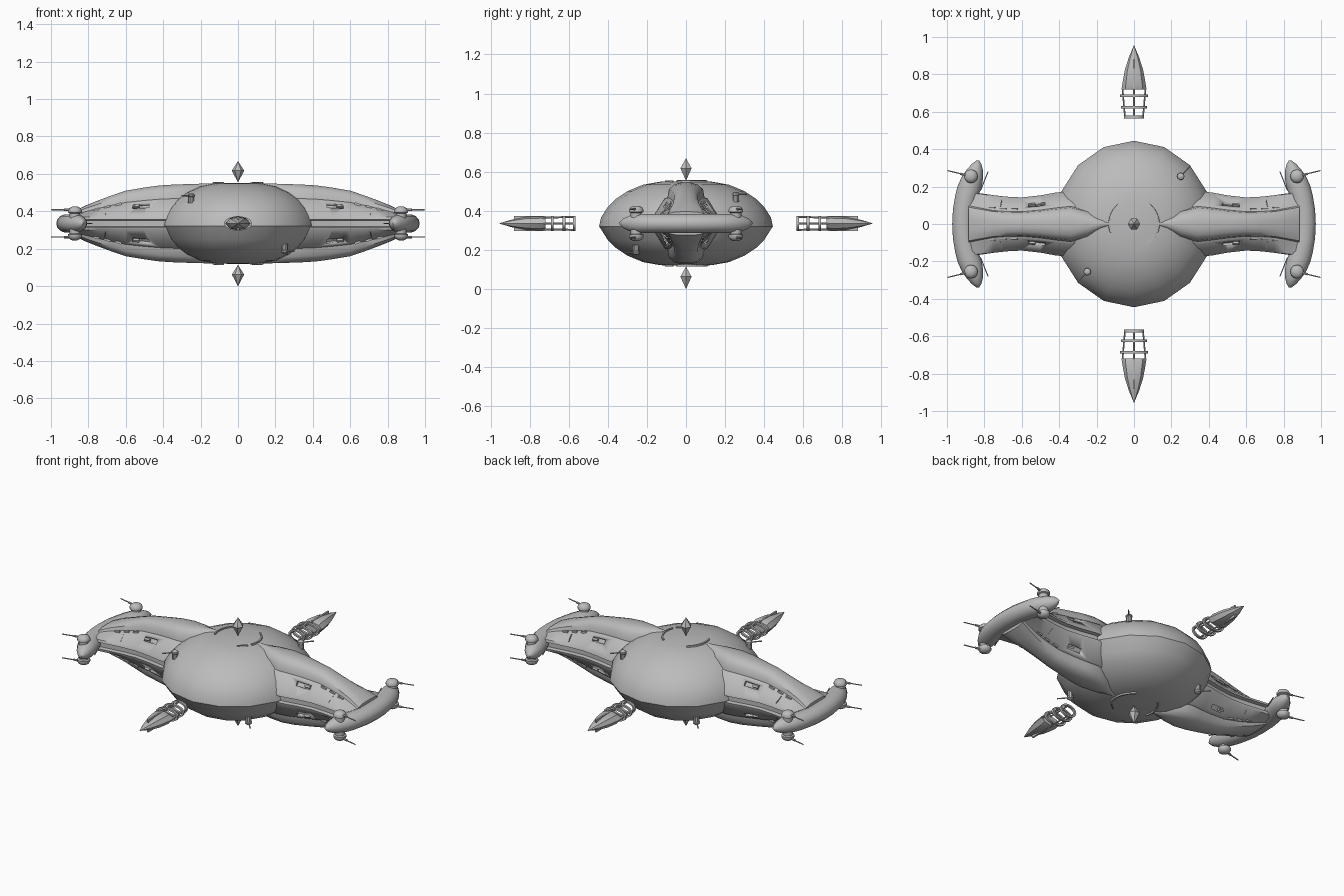
import bpy, bmesh, math
from mathutils import Vector, Matrix

if "Cube" in bpy.data.objects:
    bpy.data.objects.remove(bpy.data.objects["Cube"])

MID = 0.335  # height of the mid plane
grey = bpy.data.materials.new("hull_grey")
grey.use_nodes = True
grey.diffuse_color = (0.5, 0.5, 0.5, 1)
grey.node_tree.nodes["Principled BSDF"].inputs["Base Color"].default_value = (0.5, 0.5, 0.5, 1)


def finish(name, bm, angle=35):
    bmesh.ops.remove_doubles(bm, verts=bm.verts, dist=1e-5)
    bmesh.ops.recalc_face_normals(bm, faces=bm.faces)
    mesh = bpy.data.meshes.new(name)
    bm.to_mesh(mesh)
    bm.free()
    mesh.materials.append(grey)
    mesh.shade_smooth()
    mesh.set_sharp_from_angle(angle=math.radians(angle))
    obj = bpy.data.objects.new(name, mesh)
    bpy.context.collection.objects.link(obj)
    return obj


def loft(bm, rings, closed=False):
    """Skin a list of closed rings; cap the ends unless the loft loops."""
    vs = [[bm.verts.new(p) for p in ring] for ring in rings]
    n = len(vs[0])
    for a, b in zip(vs, vs[1:] + (vs[:1] if closed else [])):
        for i in range(n):
            bm.faces.new((a[i], a[(i + 1) % n], b[(i + 1) % n], b[i]))
    if not closed:
        bm.faces.new(vs[0])
        bm.faces.new(vs[-1])


def lathe(bm, profile, sides, at=(0, 0, 0), squash=(1, 1), turn=0.0):
    """Spin (radius, height) pairs around z."""
    rings = []
    for r, z in profile:
        r = max(r, 0.0005)
        rings.append([Vector(at) + Vector((r * squash[0] * math.cos(a), r * squash[1] * math.sin(a), z))
                      for a in (turn + math.tau * i / sides for i in range(sides))])
    loft(bm, rings)


def rod(bm, a, b, radius, sides=6):
    a, b = Vector(a), Vector(b)
    rot = (b - a).to_track_quat('Z', 'Y').to_matrix().to_4x4()
    bmesh.ops.create_cone(bm, cap_ends=True, segments=sides, radius1=radius, radius2=radius,
                          depth=(b - a).length, matrix=Matrix.Translation((a + b) / 2) @ rot)


def box(bm, at, size, rot=Matrix.Identity(4)):
    bmesh.ops.create_cube(bm, size=1, matrix=Matrix.Translation(at) @ rot @ Matrix.Diagonal((*size, 1)))


def lerp_table(table, x):
    for (x0, *a), (x1, *b) in zip(table, table[1:]):
        if x <= x1:
            t = (x - x0) / (x1 - x0)
            return [p + (q - p) * t for p, q in zip(a, b)]
    return table[-1][1:]


# Central hull: faceted, flattened sphere
bm = bmesh.new()
upper = [(0.435, 0.03), (0.40, 0.085), (0.36, 0.125), (0.30, 0.165), (0.22, 0.198), (0.13, 0.214), (0.0, 0.217)]
profile = [(r, -z) for r, z in reversed(upper)] + [(0.445, -0.015)] + upper
lathe(bm, profile, 16, (0, 0, MID), (0.95, 1), math.pi / 2)
finish("central_hull", bm, 40)

# Curved raised strips around each pole, and the small pole plates
for side, label in ((1, "upper"), (-1, "lower")):
    bm = bmesh.new()
    for lo, hi in ((-0.35, 0.95), (2.2, 3.5)):
        rings = []
        for i in range(9):
            a = lo + (hi - lo) * i / 8
            rings.append([(r * math.cos(a), r * math.sin(a), MID + side * z)
                          for r, z in ((0.128, 0.205), (0.138, 0.205), (0.136, 0.22), (0.128, 0.221))])
        loft(bm, rings)
    box(bm, (0.09, -0.085, MID + side * 0.215), (0.06, 0.006, 0.01), Matrix.Rotation(0.7, 4, 'Z'))
    finish(label + "_pole_strips", bm)

# Floating diamonds above and below
for label, base in (("upper_diamond", 0.555), ("lower_diamond", 0.0)):
    bm = bmesh.new()
    lathe(bm, [(0, base), (0.033, base + 0.062), (0, base + 0.113)], 6)
    finish(label, bm, 20)

# Wing stations: x, shelf half width, spine half width, half height
STATIONS = [(0.12, 0.12, 0.012, 0.213), (0.18, 0.15, 0.035, 0.213), (0.25, 0.17, 0.072, 0.211),
            (0.34, 0.175, 0.095, 0.208), (0.42, 0.168, 0.086, 0.203), (0.50, 0.153, 0.075, 0.192),
            (0.60, 0.142, 0.066, 0.175), (0.68, 0.146, 0.067, 0.148), (0.75, 0.154, 0.072, 0.122),
            (0.82, 0.164, 0.085, 0.094), (0.885, 0.17, 0.098, 0.06)]


def wing_ring(x, w, s, h):
    shoulder = max(h * 0.62, 0.03)
    quarter = [(w - 0.022, 0.016), (w, 0.02), (w - 0.004, 0.035), (s + 0.012, shoulder), (s, shoulder + 0.004),
               (s * 0.92, h * 0.84), (s * 0.62, h * 0.96), (s * 0.25, h)]
    top = quarter + [(-y, z) for y, z in reversed(quarter)]
    return [(x, y, MID + z) for y, z in top] + [(x, -y, MID - z) for y, z in top]


def slope_frame(side, x, sy, sz, t=0.55):
    """Point and orientation on the sloping wing flank."""
    w, s, h = lerp_table(STATIONS, x)
    a = Vector((0, (w - 0.004) * sy, 0.035 * sz))
    b = Vector((0, (s + 0.012) * sy, h * 0.62 * sz))
    p = a.lerp(b, t) + Vector((side * x, 0, MID))
    w2, s2, h2 = lerp_table(STATIONS, x + 0.02)
    b2 = Vector((0, ((w2 - 0.004) * (1 - t) + (s2 + 0.012) * t) * sy, (0.035 * (1 - t) + h2 * 0.62 * t) * sz))
    along = (b2 - a.lerp(b, t) + Vector((side * 0.02, 0, 0))).normalized()
    normal = along.cross(b - a).normalized()
    up = normal.cross(along)
    return p, Matrix((along, up, normal)).transposed().to_4x4()


for side, label in ((1, "left"), (-1, "right")):
    bm = bmesh.new()
    loft(bm, [wing_ring(side * x, w, s, h) for x, w, s, h in STATIONS])
    wing = finish(label + "_wing", bm, 40)

    # Window recesses cut into the flanks
    cut = bmesh.new()
    detail = bmesh.new()
    for sy in (1, -1):
        for sz in (1, -1):
            p, rot = slope_frame(side, 0.52, sy, sz, 0.7)
            box(cut, p, (0.09, 0.026, 0.03), rot)
            p, rot = slope_frame(side, 0.545, sy, sz, 0.7)
            box(detail, p, (0.035, 0.012, 0.016), rot)
            p, rot = slope_frame(side, 0.71, sy, sz, 0.5)
            box(detail, p, (0.004, 0.05, 0.008), rot)
            # Ridge lines beside the spine
            for x in (0.64, 0.70, 0.76):
                w, s, h = lerp_table(STATIONS, x)
                box(detail, (side * x, sy * (s + 0.012), MID + sz * h * 0.63), (0.035, 0.008, 0.012),
                    Matrix.Rotation(side * sz * 0.32, 4, 'Y'))
    cutter = finish(label + "_window_cutter", cut)
    cutter.hide_render = True
    cutter.hide_set(True)
    mod = wing.modifiers.new("window_recesses", 'BOOLEAN')
    mod.operation = 'DIFFERENCE'
    mod.object = cutter
    finish(label + "_wing_details", detail)

    # Crescent pod at the wing tip: y, inner x, outer x, half height
    half = [(0, 0.855, 0.972, 0.05), (0.08, 0.852, 0.968, 0.05), (0.15, 0.832, 0.956, 0.05),
            (0.20, 0.814, 0.944, 0.05), (0.25, 0.806, 0.922, 0.049), (0.29, 0.808, 0.895, 0.04),
            (0.32, 0.816, 0.868, 0.026), (0.34, 0.828, 0.842, 0.006)]
    bm = bmesh.new()
    rings = []
    for y, x0, x1, h in [(-y, *r) for y, *r in reversed(half[1:])] + half:
        c, r = (x0 + x1) / 2, (x1 - x0) / 2
        rings.append([(side * (c + r * math.cos(a)), y, MID + h * math.sin(a))
                      for a in (math.tau * i / 14 for i in range(14))])
    loft(bm, rings)
    finish(label + "_tip_pod", bm, 50)

    # Pod turrets with outward guns, plus thin inner antennas
    for sy, end in ((-1, "front"), (1, "back")):
        for sz, level in ((1, "upper"), (-1, "lower")):
            bm = bmesh.new()
            shape = [(0.028, 0.03), (0.028, 0.054), (0.037, 0.058), (0.037, 0.07), (0.03, 0.082), (0.014, 0.09)]
            lathe(bm, [(r, sz * z) for r, z in shape], 12, (side * 0.872, sy * 0.255, MID))
            z = MID + sz * 0.073
            rod(bm, (side * 0.88, sy * 0.257, z), (side * 0.93, sy * 0.269, z), 0.007)
            rod(bm, (side * 0.92, sy * 0.267, z), (side * 0.998, sy * 0.286, z), 0.0035)
            finish(f"{label}_{end}_{level}_turret", bm)
        bm = bmesh.new()
        rod(bm, (side * 0.82, sy * 0.18, MID), (side * 0.78, sy * 0.28, MID), 0.003)
        finish(f"{label}_{end}_antenna", bm)

# Small hull turrets on opposite diagonals
for sx, sy, sz in ((1, 1, 1), (-1, -1, 1), (1, -1, -1), (-1, 1, -1)):
    bm = bmesh.new()
    shape = [(0.016, 0.11), (0.016, 0.142), (0.02, 0.146), (0.018, 0.156), (0.008, 0.162)]
    lathe(bm, [(r, sz * z) for r, z in shape], 10, (sx * 0.25, sy * 0.255, MID))
    z = MID + sz * 0.149
    rod(bm, (sx * 0.25, sy * 0.255, z), (sx * 0.3, sy * 0.31, z), 0.004)
    finish("hull_turret", bm)

# Floating darts: pointed body, oval ring cage and lengthwise struts
for sy, label in ((-1, "front"), (1, "back")):
    bm = bmesh.new()
    rings = []
    for y, w, h in ((0.72, 0.066, 0.03), (0.74, 0.064, 0.038), (0.82, 0.05, 0.034), (0.89, 0.028, 0.02), (0.955, 0.001, 0.001)):
        rings.append([(w * math.cos(a), sy * y, MID + h * math.sin(a))
                      for a in (math.tau * i / 8 for i in range(8))])
    loft(bm, rings)
    box(bm, (0, sy * 0.80, MID), (0.01, 0.16, 0.076))
    finish(label + "_dart_body", bm, 30)

    bm = bmesh.new()
    for y, w in ((0.572, 0.054), (0.625, 0.07), (0.685, 0.074)):
        rings = []
        for i in range(20):
            c, s = math.cos(math.tau * i / 20), math.sin(math.tau * i / 20)
            rings.append([((w - d) * c, sy * (y + e), MID + (0.039 - d) * s)
                          for d, e in ((0, -0.007), (0, 0.007), (0.011, 0.007), (0.011, -0.007))])
        loft(bm, rings, closed=True)
    for sx in (1, -1):
        rod(bm, (sx * 0.048, sy * 0.567, MID), (sx * 0.062, sy * 0.73, MID), 0.005)
        rod(bm, (0, sy * 0.567, MID + sx * 0.033), (0, sy * 0.73, MID + sx * 0.03), 0.005)
    finish(label + "_dart_cage", bm)
